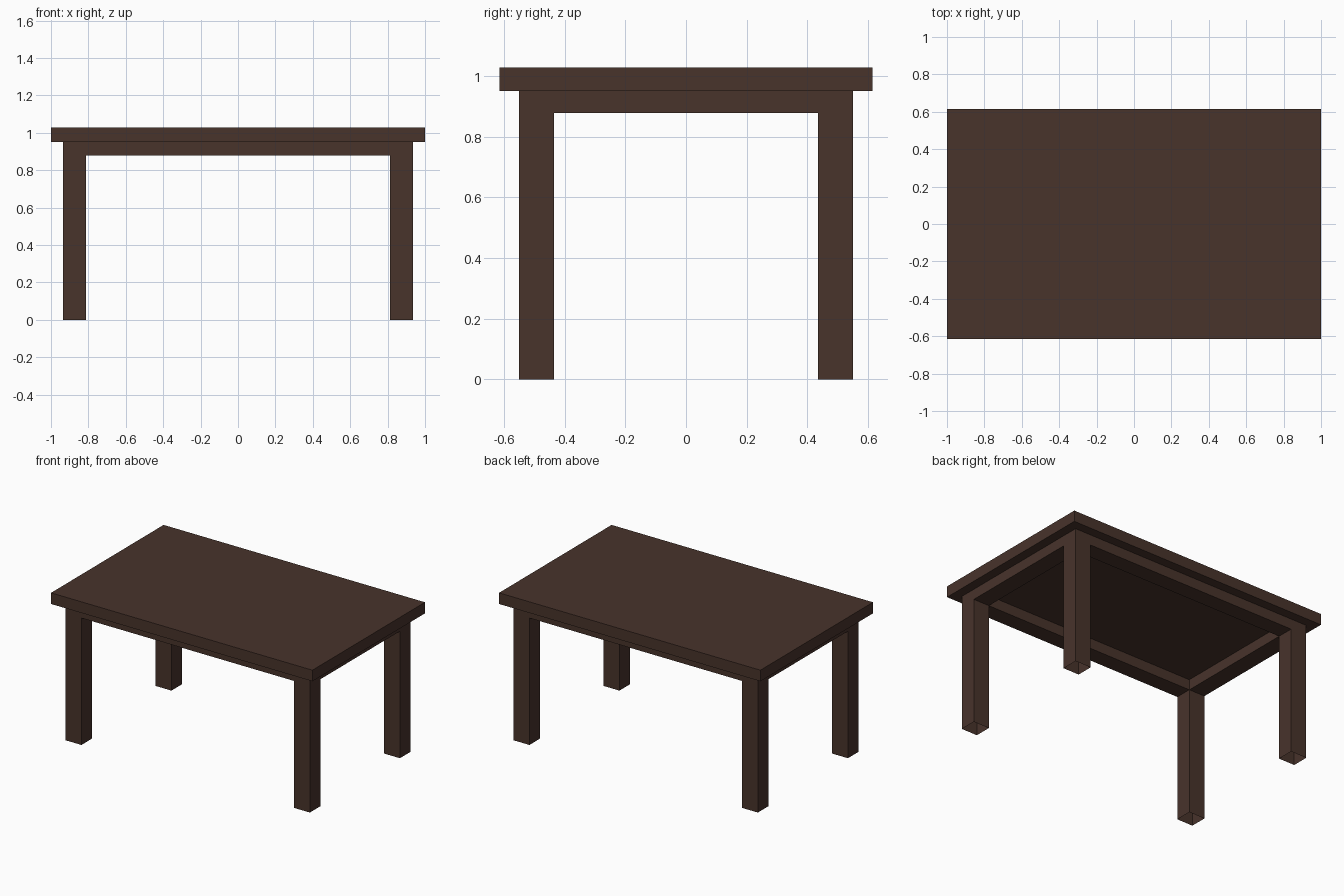
import bpy, bmesh
from mathutils import Matrix, Vector

if "Cube" in bpy.data.objects:
    bpy.data.objects.remove(bpy.data.objects["Cube"])

wood = bpy.data.materials.new("dark brown wood")
wood.diffuse_color = (0.065, 0.033, 0.024, 1)
wood.use_nodes = True
wood.node_tree.nodes["Principled BSDF"].inputs["Base Color"].default_value = wood.diffuse_color


def box(name, lo, hi, open_dirs=()):
    """Axis-aligned box from corner to corner; faces pointing along open_dirs are left out."""
    lo, hi = Vector(lo), Vector(hi)
    bm = bmesh.new()
    bmesh.ops.create_cube(bm, size=1, matrix=Matrix.LocRotScale((lo + hi) / 2, None, hi - lo))
    bm.normal_update()
    gone = [f for f in bm.faces if any(f.normal.dot(Vector(d)) > 0.9 for d in open_dirs)]
    bmesh.ops.delete(bm, geom=gone, context='FACES')
    mesh = bpy.data.meshes.new(name)
    bm.to_mesh(mesh)
    bm.free()
    mesh.materials.append(wood)
    ob = bpy.data.objects.new(name, mesh)
    bpy.context.collection.objects.link(ob)
    return ob


X_OUT, X_IN = 0.935, 0.813      # frame extents
Y_OUT, Y_IN = 0.55, 0.434
APRON_Z, TOP_Z = 0.878, 0.95
UP, DOWN = (0, 0, 1), (0, 0, -1)

# Table top
box("table_top", (-1, -0.615, TOP_Z), (1, 0.615, 1.027))

# Legs: square tubes, open at the floor and under the top
for sx, side in ((-1, "left"), (1, "right")):
    for sy, end in ((-1, "front"), (1, "back")):
        xs = sorted((sx * X_IN, sx * X_OUT))
        ys = sorted((sy * Y_IN, sy * Y_OUT))
        box(f"{end}_{side}_leg", (xs[0], ys[0], 0), (xs[1], ys[1], TOP_Z), (UP, DOWN))

# Aprons, flush with the legs inside and out
for s, name in ((-1, "front_apron"), (1, "back_apron")):
    ys = sorted((s * Y_IN, s * Y_OUT))
    box(name, (-X_IN, ys[0], APRON_Z), (X_IN, ys[1], TOP_Z), (UP, (1, 0, 0), (-1, 0, 0)))
for s, name in ((-1, "left_apron"), (1, "right_apron")):
    xs = sorted((s * X_IN, s * X_OUT))
    box(name, (xs[0], -Y_IN, APRON_Z), (xs[1], Y_IN, TOP_Z), (UP, (0, 1, 0), (0, -1, 0)))
